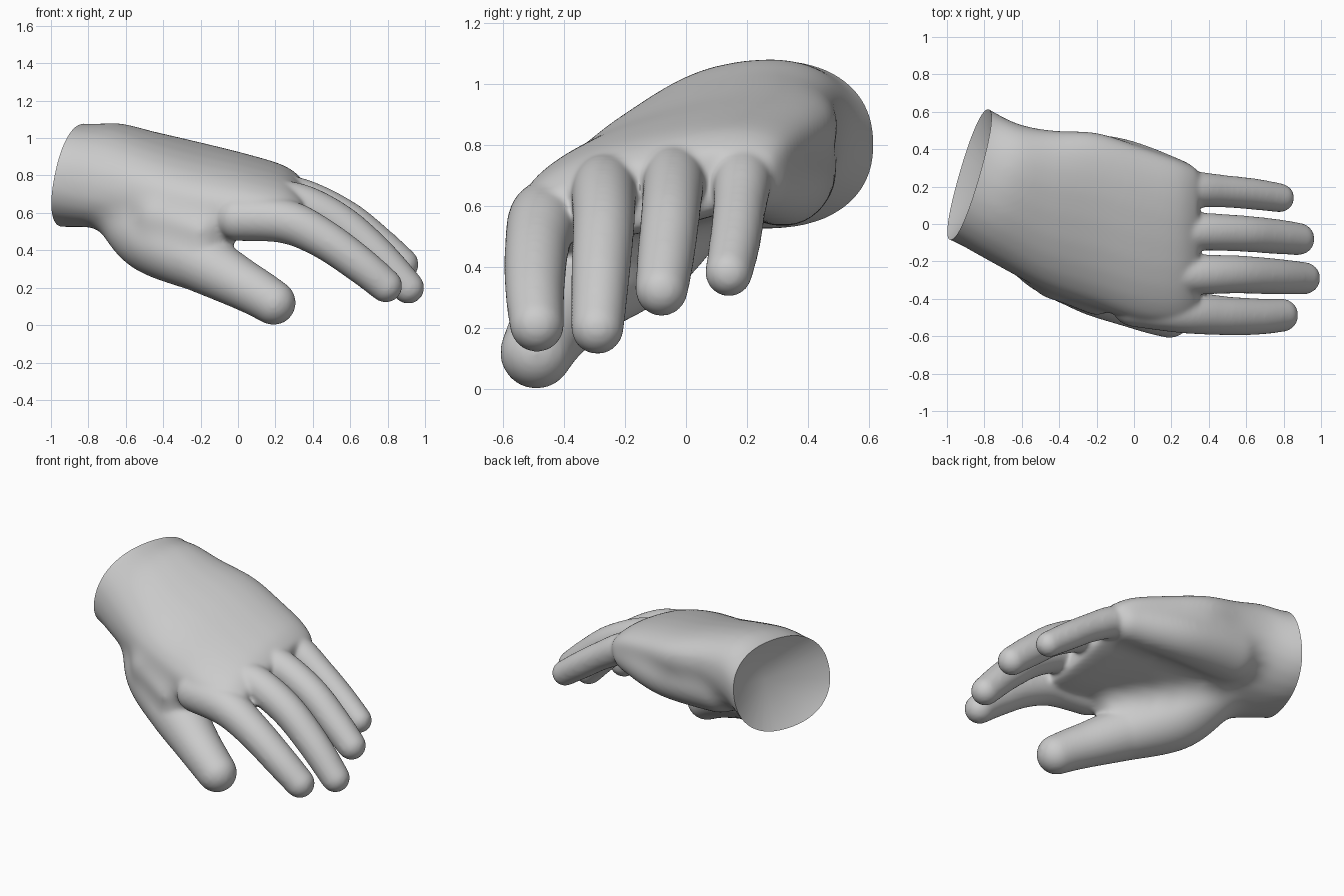
import bpy
import bmesh
from math import cos, sin, pi, copysign
from mathutils import Vector

cube = bpy.data.objects.get("Cube")
if cube:
    bpy.data.objects.remove(cube)

SIDES = 24
ANGLES = [2 * pi * n / SIDES for n in range(SIDES)]
mesh = bpy.data.meshes.new("hand")
hand = bpy.data.objects.new("hand", mesh)
bpy.context.collection.objects.link(hand)
shape = bmesh.new()


def loft(rings):
    """Skin a list of closed point rings and cap both ends."""
    rows = [[shape.verts.new(p) for p in ring] for ring in rings]
    for a, b in zip(rows, rows[1:]):
        for i in range(SIDES):
            j = (i + 1) % SIDES
            shape.faces.new((a[i], a[j], b[j], b[i]))
    shape.faces.new(rows[0][::-1])
    shape.faces.new(rows[-1])


def spline(keys, steps=6):
    """Catmull-Rom through equal-length tuples."""
    keys = [Vector(k) for k in keys]
    pts = [keys[0]] + keys + [keys[-1]]
    out = []
    for p, a, b, q in zip(pts, pts[1:], pts[2:], pts[3:]):
        for s in range(steps):
            t = s / steps
            out.append(a + ((b - p) + (2 * p - 5 * a + 4 * b - q) * t
                            + (3 * (a - b) + q - p) * t * t) * t / 2)
    return out + [keys[-1]]


def tube(*keys):
    """Round limb through (x, y, z, radius) keys with ball ends."""
    path = spline(keys)
    rings = []
    for i, k in enumerate(path):
        ahead = path[min(i + 1, len(path) - 1)] - path[max(i - 1, 0)]
        axis = Vector(ahead[:3]).normalized()
        up = axis.cross(Vector((0, 1, 0))).normalized()
        side = up.cross(axis)
        rings.append([Vector(k[:3]) + k[3] * (cos(a) * side + sin(a) * up)
                      for a in ANGLES])
    loft(rings)
    for k in (path[0], path[-1]):
        ball = bmesh.ops.create_uvsphere(shape, u_segments=SIDES, v_segments=12, radius=k[3])
        bmesh.ops.translate(shape, verts=ball["verts"], vec=k[:3])


def fused(bm, voxel, *steps):
    """Merge overlapping parts, then swell or soften; returns the new skin."""
    bmesh.ops.recalc_face_normals(bm, faces=bm.faces)
    bm.to_mesh(mesh)
    bm.free()
    for kind, amount in steps:
        mod = hand.modifiers.new(kind, kind)
        if kind == "REMESH":
            mod.mode = "VOXEL"
            mod.voxel_size = voxel
        elif kind == "DISPLACE":
            mod.mid_level = 0
            mod.strength = amount
        else:
            mod.factor = 0.5
            mod.iterations = amount
    skin = bmesh.new()
    skin.from_object(hand, bpy.context.evaluated_depsgraph_get())
    hand.modifiers.clear()
    return skin


def power(c):
    return copysign(abs(c) ** 0.88, c)


# Wrist and palm: centre x y z, half-width vector, half-height x and z
sections = [
    (-1.02, 0.32, 0.82, 0.11, 0.37, 0.00, 0.055, 0.28),
    (-0.88, 0.265, 0.80, 0.10, 0.35, 0.00, 0.055, 0.275),
    (-0.69, 0.165, 0.80, 0.07, 0.37, 0.06, 0.03, 0.27),
    (-0.45, 0.07, 0.77, 0.02, 0.43, 0.10, 0.00, 0.235),
    (-0.20, 0.02, 0.74, 0.00, 0.47, 0.11, 0.00, 0.20),
    (0.05, -0.06, 0.705, 0.00, 0.47, 0.10, 0.00, 0.175),
    (0.25, -0.10, 0.67, 0.00, 0.44, 0.09, 0.00, 0.15),
    (0.35, -0.10, 0.64, 0.00, 0.39, 0.08, 0.00, 0.105),
]
palm = []
for s in spline(sections, 5):
    c, u, v = Vector(s[:3]), Vector(s[3:6]), Vector((s[6], 0, s[7]))
    palm.append([c + u * power(cos(a)) + v * power(sin(a)) for a in ANGLES])
loft(palm)

# Fleshy base of the thumb, and the web beside it
tube((-0.58, -0.03, 0.61, 0.19), (-0.45, -0.17, 0.47, 0.20), (-0.20, -0.33, 0.34, 0.165))
tube((-0.40, -0.23, 0.57, 0.18), (-0.20, -0.38, 0.50, 0.11))

# Outer heel of the palm
tube((-0.47, 0.31, 0.72, 0.185), (-0.10, 0.31, 0.69, 0.155), (0.23, 0.225, 0.69, 0.12))

# Swell and shrink the body so that its grooves fill into soft fillets
shape = fused(shape, 0.018, ("REMESH", 0), ("SMOOTH", 6), ("DISPLACE", 0.08),
              ("REMESH", 0), ("SMOOTH", 8), ("DISPLACE", -0.078), ("SMOOTH", 8))

# Thumb
tube((-0.34, -0.25, 0.41, 0.175), (-0.20, -0.33, 0.34, 0.165), (0.00, -0.42, 0.23, 0.138),
     (0.10, -0.46, 0.175, 0.128), (0.19, -0.49, 0.12, 0.12))

# Fingers: index, middle, ring, little
tube((0.00, -0.43, 0.57, 0.12), (0.25, -0.465, 0.555, 0.118), (0.45, -0.488, 0.465, 0.106),
     (0.65, -0.495, 0.325, 0.098), (0.79, -0.488, 0.21, 0.09))
tube((0.12, -0.25, 0.67, 0.11), (0.33, -0.268, 0.65, 0.107), (0.55, -0.27, 0.54, 0.102),
     (0.75, -0.28, 0.37, 0.096), (0.91, -0.29, 0.20, 0.087))
tube((0.12, -0.04, 0.70, 0.11), (0.33, -0.04, 0.685, 0.102), (0.57, -0.05, 0.575, 0.097),
     (0.75, -0.066, 0.435, 0.094), (0.88, -0.08, 0.325, 0.087))
tube((0.12, 0.18, 0.71, 0.11), (0.30, 0.185, 0.69, 0.099), (0.48, 0.175, 0.59, 0.087),
     (0.64, 0.16, 0.48, 0.084), (0.78, 0.14, 0.38, 0.078))
skin = fused(shape, 0.011, ("REMESH", 0), ("SMOOTH", 18))

# Slanted wrist end with a hollow
end = Vector((-0.88, 0.265, 0.80))
inward = Vector((0.10, 0.35, 0)).cross(Vector((0.055, 0, 0.275))).normalized()
bmesh.ops.bisect_plane(skin, geom=skin.verts[:] + skin.edges[:] + skin.faces[:],
                       plane_co=end, plane_no=inward, clear_inner=True)
rim = [e for e in skin.edges if e.is_boundary]
middle = skin.verts.new(end + inward * 0.16)
for e in rim:
    skin.faces.new((e.verts[0], e.verts[1], middle))
bmesh.ops.recalc_face_normals(skin, faces=skin.faces)
skin.to_mesh(mesh)
skin.free()

# Plain grey
grey = bpy.data.materials.new("light grey")
grey.use_nodes = True
colour = (0.6, 0.6, 0.6, 1)
grey.diffuse_color = colour
grey.node_tree.nodes["Principled BSDF"].inputs["Base Color"].default_value = colour
mesh.materials.clear()
mesh.materials.append(grey)

bpy.context.view_layer.objects.active = hand
hand.select_set(True)
bpy.ops.object.shade_smooth_by_angle(angle=pi / 4)
